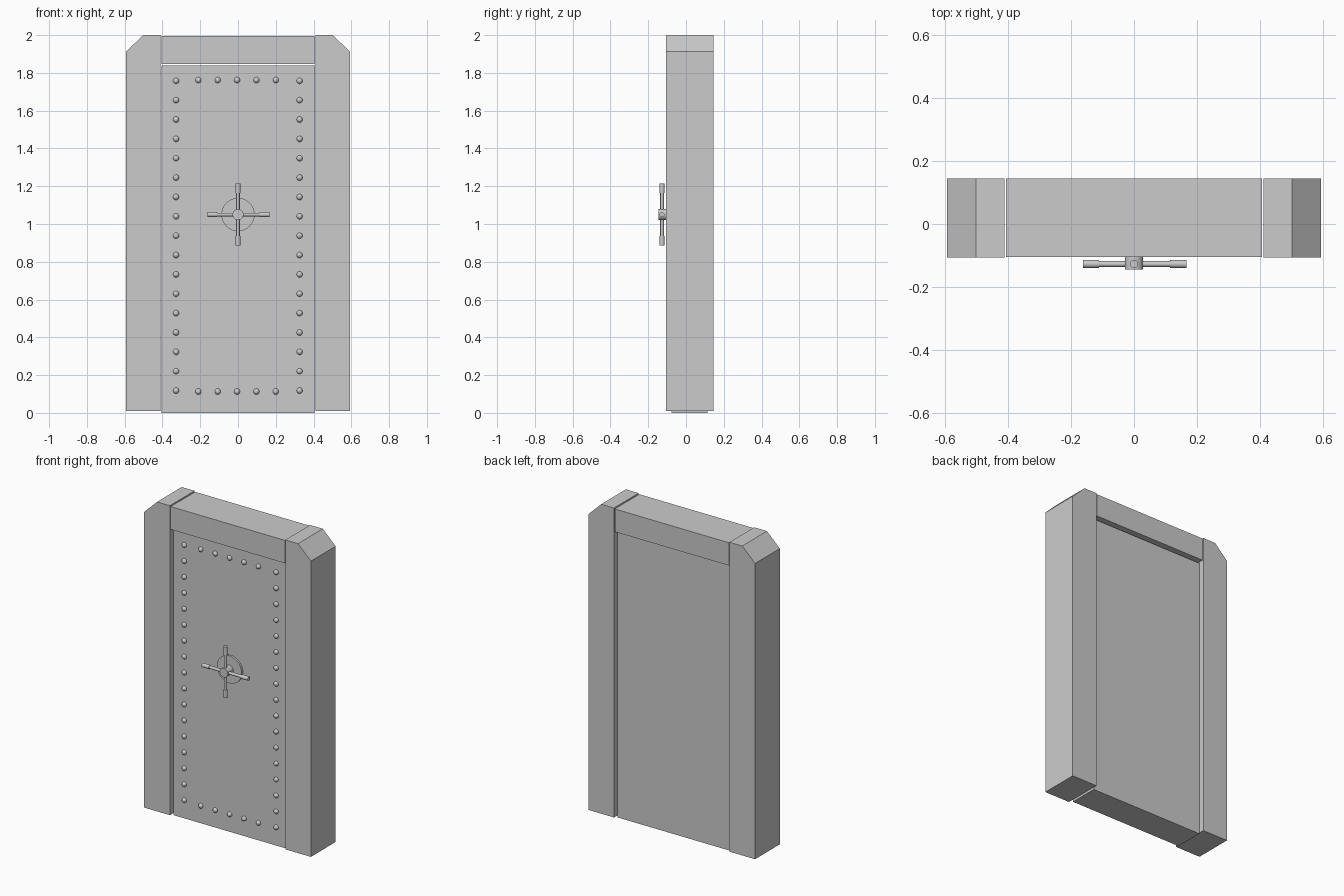
import bpy, bmesh, math
from mathutils import Matrix, Vector

if "Cube" in bpy.data.objects:
    bpy.data.objects.remove(bpy.data.objects["Cube"])

Y0, Y1 = -0.106, 0.145      # frame front and back
DOOR_Y0, DOOR_Y1 = -0.076, 0.115
HUB_Z = 1.05


def finish(name, bm, smooth=False):
    bmesh.ops.recalc_face_normals(bm, faces=bm.faces[:])
    me = bpy.data.meshes.new(name)
    bm.to_mesh(me)
    bm.free()
    ob = bpy.data.objects.new(name, me)
    bpy.context.collection.objects.link(ob)
    if smooth:
        bpy.ops.object.select_all(action='DESELECT')
        ob.select_set(True)
        bpy.context.view_layer.objects.active = ob
        bpy.ops.object.shade_smooth_by_angle(angle=math.radians(40))
    return ob


def prism(name, profile, y0, y1):
    """Extrude an x-z outline from y0 to y1."""
    bm = bmesh.new()
    face = bm.faces.new([bm.verts.new((x, y0, z)) for x, z in profile])
    ext = bmesh.ops.extrude_face_region(bm, geom=[face])
    verts = [v for v in ext['geom'] if isinstance(v, bmesh.types.BMVert)]
    bmesh.ops.translate(bm, verts=verts, vec=(0, y1 - y0, 0))
    return finish(name, bm)


def rect(x, z0, z1):
    return [(-x, z0), (x, z0), (x, z1), (-x, z1)]


def add_rod(bm, start, end, radius, sides=20):
    """Add a capped cylinder between two points."""
    a, b = Vector(start), Vector(end)
    rot = (b - a).to_track_quat('Z', 'Y').to_matrix().to_4x4()
    bmesh.ops.create_cone(bm, cap_ends=True, segments=sides, radius1=radius, radius2=radius,
                          depth=(b - a).length, matrix=Matrix.Translation((a + b) / 2) @ rot)


# Frame posts with chamfered outer top corners
for side, label in ((-1, "left"), (1, "right")):
    outline = [(0.411, 0.01), (0.593, 0.01), (0.593, 1.912), (0.502, 2.0), (0.411, 2.0)]
    prism(label + "_post", [(side * x, z) for x, z in outline], Y0, Y1)

# Lintel and recessed door slab
prism("lintel", rect(0.406, 1.848, 1.995), Y0 + 0.002, Y1 - 0.001)
prism("door_slab", rect(0.406, 0.0, 1.84), DOOR_Y0, DOOR_Y1)

# Domed rivets around the door edge
bm = bmesh.new()
spots = [(x, 0.118 + i * 0.1025) for x in (-0.328, 0.326) for i in range(17)]
spots += [(-0.21 + i * 0.1025, z) for z in (0.113, 1.762) for i in range(5)]
for x, z in spots:
    bmesh.ops.create_uvsphere(bm, u_segments=14, v_segments=8, radius=0.016,
                              matrix=Matrix.Translation((x, DOOR_Y0, z)))
finish("rivets", bm, smooth=True)

# Handle back plate
bm = bmesh.new()
add_rod(bm, (0, DOOR_Y0 + 0.01, HUB_Z), (0, DOOR_Y0 - 0.013, HUB_Z), 0.088, 40)
finish("handle_plate", bm, smooth=True)

# Handle hub
bm = bmesh.new()
add_rod(bm, (0, DOOR_Y0, HUB_Z), (0, -0.145, HUB_Z), 0.029, 28)
finish("handle_hub", bm, smooth=True)

# Four spokes with thicker grips
bm = bmesh.new()
for i in range(4):
    d = Vector((round(math.cos(i * math.pi / 2)), 0, round(math.sin(i * math.pi / 2))))
    c = Vector((0.002 * abs(d.x), -0.127, HUB_Z))
    add_rod(bm, c, c + d * 0.12, 0.0095)
    add_rod(bm, c + d * 0.113, c + d * 0.164, 0.013)
finish("handle_spokes", bm, smooth=True)
